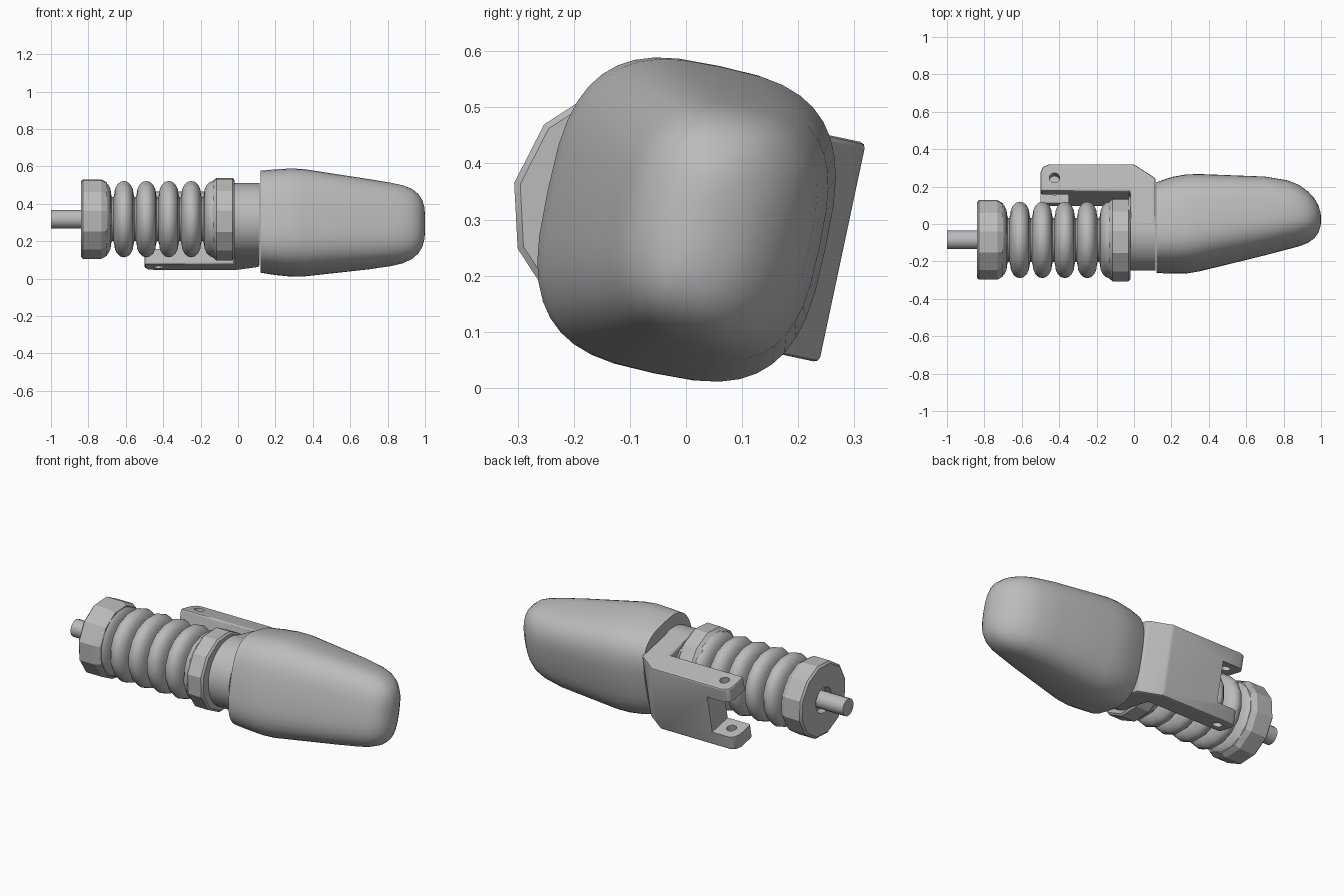
import bpy, bmesh, math
from mathutils import Matrix

cube = bpy.data.objects.get("Cube")
if cube:
    bpy.data.objects.remove(cube, do_unlink=True)

# Whole assembly lies along x and is rolled slightly about it
POSE = Matrix.Translation((0, 0, 0.3)) @ Matrix.Rotation(math.radians(-12), 4, 'X')
AXIS_Y = -0.087

grey = bpy.data.materials.new("plain_grey")
grey.use_nodes = True
COLOUR = (0.5, 0.5, 0.5, 1)
grey.diffuse_color = COLOUR
grey.node_tree.nodes["Principled BSDF"].inputs["Base Color"].default_value = COLOUR


def finish(name, bm, angle=35):
    bmesh.ops.recalc_face_normals(bm, faces=bm.faces)
    mesh = bpy.data.meshes.new(name)
    bm.to_mesh(mesh)
    bm.free()
    mesh.materials.append(grey)
    obj = bpy.data.objects.new(name, mesh)
    bpy.context.collection.objects.link(obj)
    obj.matrix_world = POSE
    bpy.ops.object.select_all(action='DESELECT')
    obj.select_set(True)
    bpy.context.view_layer.objects.active = obj
    bpy.ops.object.shade_smooth_by_angle(angle=math.radians(angle))
    return obj


def loft(name, rings, angle=35):
    """Skin a list of closed rings of points and cap both ends."""
    bm = bmesh.new()
    loops = [[bm.verts.new(p) for p in ring] for ring in rings]
    for a, b in zip(loops, loops[1:]):
        for i in range(len(a)):
            j = (i + 1) % len(a)
            bm.faces.new((a[i], a[j], b[j], b[i]))
    bm.faces.new(loops[0])
    bm.faces.new(loops[-1])
    return finish(name, bm, angle)


def section(x, y0, y1, half, power=2.0, n=12, zc=0.0):
    """Superellipse ring across the x axis."""
    ring = []
    for i in range(n):
        t = 2 * math.pi * i / n
        c, s = math.cos(t), math.sin(t)
        y = math.copysign(abs(c) ** (2 / power), c) * (y1 - y0) / 2 + (y0 + y1) / 2
        z = math.copysign(abs(s) ** (2 / power), s) * half + zc
        ring.append((x, y, z))
    return ring


def lathe(name, profile, yc=AXIS_Y, n=12, angle=35):
    return loft(name, [section(x, yc - r, yc + r, r, n=n) for x, r in profile], angle)


def cutter(name, bm):
    obj = finish(name, bm)
    obj.hide_render = True
    return obj


# Central rod and the two end collars
lathe("rod", [(-1, 0.05), (-0.05, 0.05)], n=16)
lathe("outer_collar", [(-0.80, 0.075), (-0.84, 0.075), (-0.84, 0.205), (-0.83, 0.217),
                       (-0.73, 0.217), (-0.70, 0.2), (-0.70, 0.1)], angle=25)
lathe("inner_collar", [(-0.14, 0.1), (-0.14, 0.205), (-0.115, 0.226),
                       (-0.03, 0.226), (-0.02, 0.215), (-0.02, 0.1)], angle=25)

# Ribbed sleeve: evenly spaced round ribs on a thinner core
ribs = [(-0.76, 0.12)]
for k in range(6):
    cx = -0.73 + 0.12 * k
    for i in range(9):
        t = math.pi * i / 8
        ribs.append((cx - 0.052 * math.cos(t), 0.135 + 0.073 * math.sin(t)))
    ribs += [(cx + 0.056, 0.12), (cx + 0.064, 0.12)]
lathe("ribbed_sleeve", ribs, n=16, angle=60)

# Rounded neck of the bracket
lathe("neck", [(-0.03, 0.2), (0.115, 0.2)], yc=-0.05, n=32)

# Bracket: plan outline pulled up, then notched and drilled
outline = [(-0.5, 0.138), (-0.02, 0.138), (-0.02, -0.05), (0.115, -0.05),
           (0.115, 0.21), (0, 0.285), (-0.455, 0.285), (-0.487, 0.272), (-0.5, 0.24)]
bm = bmesh.new()
face = bm.faces.new([bm.verts.new((x, y, -0.2)) for x, y in outline])
up = bmesh.ops.extrude_face_region(bm, geom=[face])["geom"]
bmesh.ops.translate(bm, vec=(0, 0, 0.4), verts=[g for g in up if isinstance(g, bmesh.types.BMVert)])
bracket = finish("bracket", bm)
bevel = bracket.modifiers.new("soft_edges", 'BEVEL')
bevel.width, bevel.segments = 0.01, 2

bm = bmesh.new()
bmesh.ops.create_cube(bm, size=1, matrix=Matrix.Translation((-0.45, 0.21, 0))
                      @ Matrix.Diagonal((0.2, 0.3, 0.23, 1)))
slot = cutter("slot_cutter", bm)
bm = bmesh.new()
bmesh.ops.create_cone(bm, cap_ends=True, segments=20, radius1=0.027, radius2=0.027,
                      depth=0.6, matrix=Matrix.Translation((-0.425, 0.21, 0)))
pin = cutter("pin_hole_cutter", bm)
for tool in (slot, pin):
    cut = bracket.modifiers.new(tool.name, 'BOOLEAN')
    cut.object, cut.solver = tool, 'EXACT'
bpy.context.view_layer.update()
baked = bpy.data.meshes.new_from_object(
    bracket.evaluated_get(bpy.context.evaluated_depsgraph_get()))
bracket.modifiers.clear()
bracket.data = baked
for tool in (slot, pin):
    bpy.data.objects.remove(tool, do_unlink=True)
bpy.ops.object.select_all(action='DESELECT')
bracket.select_set(True)
bpy.context.view_layer.objects.active = bracket
bpy.ops.object.shade_smooth_by_angle(angle=math.radians(35))

# Tapered head with a blunt rounded nose: x, y range, half height
stations = [(0.12, -0.25, 0.21, 0.265), (0.2, -0.252, 0.238, 0.274),
            (0.28, -0.252, 0.252, 0.28), (0.35, -0.24, 0.254, 0.279),
            (0.7, -0.155, 0.243, 0.235), (0.82, -0.125, 0.225, 0.219),
            (0.88, -0.11, 0.202, 0.207), (0.93, -0.092, 0.167, 0.187),
            (0.965, -0.068, 0.13, 0.158), (0.985, -0.04, 0.095, 0.127),
            (0.996, -0.01, 0.06, 0.09), (1.0, 0.01, 0.04, 0.05)]
loft("tapered_head", [section(x, a, b, h, power=3 - 0.5 * max(0, x - 0.7) / 0.3, n=40)
                      for x, a, b, h in stations], angle=40)
